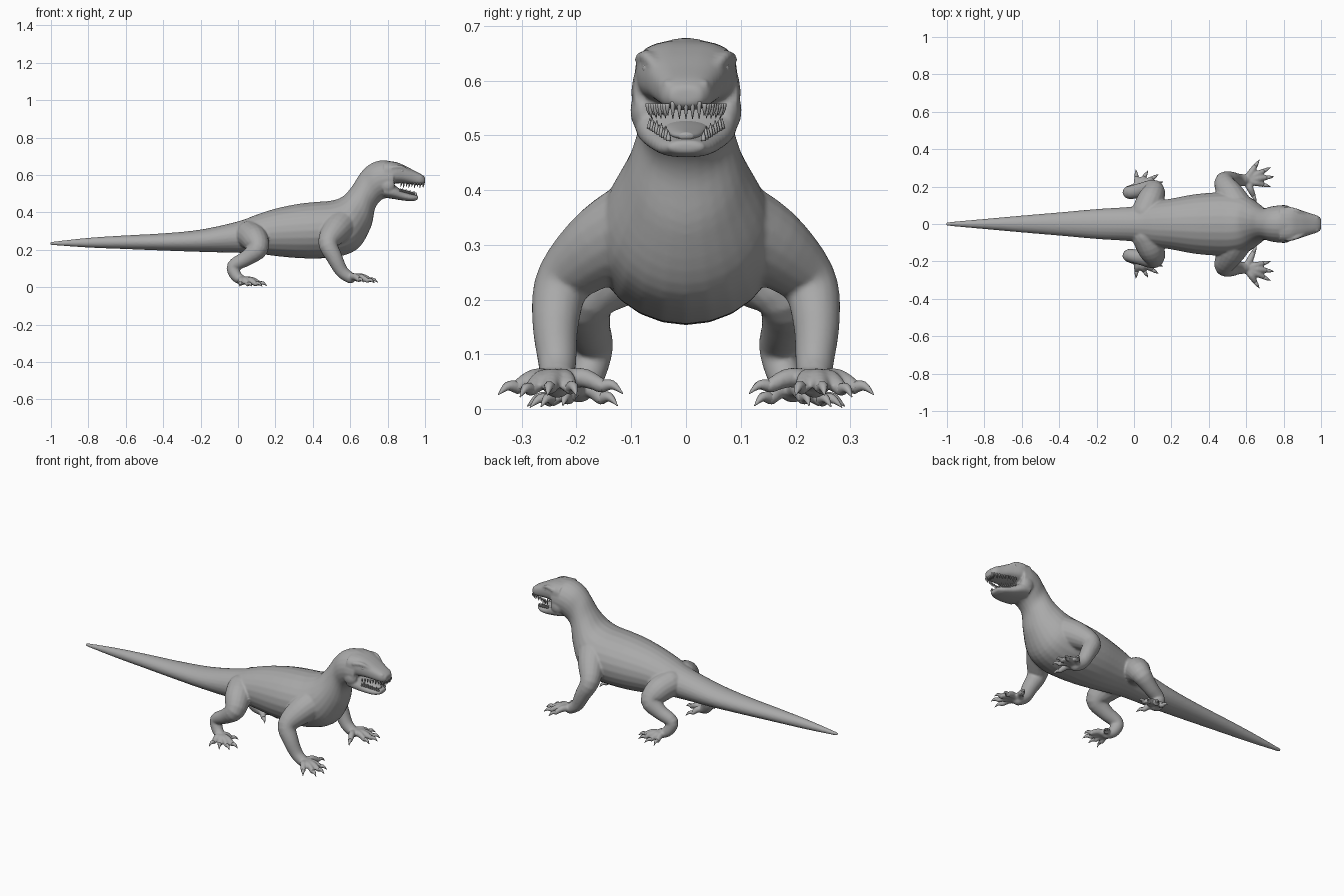
import bpy, bmesh, math
from mathutils import Vector as V

if "Cube" in bpy.data.objects:
    bpy.data.objects.remove(bpy.data.objects["Cube"])

skin = bpy.data.materials.new("grey skin")
skin.diffuse_color = (0.4, 0.4, 0.4, 1)
skin.use_nodes = True
skin.node_tree.nodes["Principled BSDF"].inputs["Base Color"].default_value = skin.diffuse_color


def spline(rows, k):
    """Catmull-Rom through rows of numbers, k steps per span."""
    out = []
    for i in range(len(rows) - 1):
        a, b, c, d = (rows[min(max(i + j, 0), len(rows) - 1)] for j in (-1, 0, 1, 2))
        for s in range(k):
            t = s / k
            out.append([q + t * (r - p + t * (2 * p - 5 * q + 4 * r - w + t * (3 * (q - r) + w - p))) / 2
                        for p, q, r, w in zip(a, b, c, d)])
    return out + [list(rows[-1])]


def skin_rings(bm, rings):
    vs = [[bm.verts.new(p) for p in r] for r in rings]
    n = len(vs[0])
    for a, b in zip(vs, vs[1:]):
        for i in range(n):
            bm.faces.new((a[i], a[(i + 1) % n], b[(i + 1) % n], b[i]))
    bm.faces.new(vs[0][::-1])
    bm.faces.new(vs[-1])


def loft(bm, rows, p=1.0, k=5, n=24):
    """Rows are top x, top z, bottom x, bottom z, half width."""
    rings = []
    for tx, tz, bx, bz, w in spline(rows, k):
        ring = []
        for i in range(n):
            a = 2 * math.pi * i / n
            c, s = (math.copysign(abs(f) ** p, f) for f in (math.cos(a), math.sin(a)))
            ring.append(((tx + bx + c * (tx - bx)) / 2, w * s, (tz + bz + c * (tz - bz)) / 2))
        rings.append(ring)
    skin_rings(bm, rings)


def ball(bm, c, r):
    geo = bmesh.ops.create_uvsphere(bm, u_segments=14, v_segments=8, radius=1)
    for v in geo["verts"]:
        v.co = V((v.co.x * r[0], v.co.y * r[1], v.co.z * r[2])) + V(c)


def tube(bm, rows, k=4, n=12, caps=True):
    """Rows are x, y, z, radius."""
    pts = spline(rows, k)
    rings = []
    for i, q in enumerate(pts):
        d = (V(pts[min(i + 1, len(pts) - 1)][:3]) - V(pts[max(i - 1, 0)][:3])).normalized()
        u = d.cross(V((0.13, 0.3, 1)) if abs(d.z) < 0.8 else V((1, 0.2, 0))).normalized()
        w = d.cross(u)
        if i and u.dot(prev) < 0:
            u, w = -u, -w
        u = (u if not i else prev - d * prev.dot(d)).normalized()
        w, prev = d.cross(u), u
        rings.append([V(q[:3]) + max(q[3], 0.0006) * (u * math.cos(2 * math.pi * j / n) + w * math.sin(2 * math.pi * j / n))
                      for j in range(n)])
    skin_rings(bm, rings)
    if caps:
        for q in (rows[0], rows[-1]):
            ball(bm, q[:3], [q[3]] * 3)


def finish(bm, name, remesh=False):
    bmesh.ops.recalc_face_normals(bm, faces=bm.faces)
    me = bpy.data.meshes.new(name)
    bm.to_mesh(me)
    bm.free()
    ob = bpy.data.objects.new(name, me)
    bpy.context.collection.objects.link(ob)
    me.materials.append(skin)
    for f in me.polygons:
        f.use_smooth = True
    if remesh:
        m = ob.modifiers.new("blend", "REMESH")
        m.mode, m.voxel_size, m.use_smooth_shade = "VOXEL", 0.0055, True
        m = ob.modifiers.new("soften", "SMOOTH")
        m.factor, m.iterations = 0.5, 5
    return ob


body, claws, teeth = bmesh.new(), bmesh.new(), bmesh.new()

# Tail, trunk, neck and back of the head
loft(body, [
    (-1.005, .242, -1.005, .226, .009), (-.8, .264, -.8, .212, .027), (-.6, .277, -.6, .204, .045),
    (-.4, .288, -.4, .196, .062), (-.2, .308, -.2, .189, .08), (0, .352, 0, .184, .094),
    (.1, .388, .1, .18, .118), (.2, .42, .2, .167, .136), (.32, .445, .32, .156, .158),
    (.42, .456, .43, .154, .168), (.5, .463, .54, .163, .168), (.56, .485, .645, .21, .15),
    (.61, .54, .71, .32, .108), (.655, .61, .733, .42, .085), (.705, .657, .765, .465, .094),
    (.765, .678, .80, .478, .1), (.83, .672, .832, .485, .096)])
# Upper jaw and snout, lower jaw
loft(body, [(.78, .674, .78, .55, .094), (.84, .67, .84, .555, .09), (.89, .651, .89, .555, .075),
            (.94, .625, .94, .548, .058), (.98, .604, .98, .546, .045), (1.0, .588, 1.0, .556, .028)], .75)
loft(body, [(.78, .56, .78, .48, .093), (.83, .55, .83, .472, .09), (.88, .515, .88, .464, .07),
            (.93, .497, .93, .46, .051), (.962, .49, .962, .468, .03)], .8)

# Limbs: path of each leg, then sole centre and toe tips
LEGS = [
    ([(.56, .07, .34, .09), (.52, .15, .30, .075), (.482, .222, .235, .053), (.515, .238, .16, .043),
      (.555, .235, .085, .035), (.60, .235, .05, .03)],
     (.60, .235, .05), [(.67, .343, .026), (.73, .303, .022), (.748, .253, .025), (.73, .2, .025), (.655, .115, .028)]),
    ([(.06, .06, .28, .075), (.09, .13, .255, .072), (.105, .182, .205, .056), (.045, .18, .155, .042),
      (-.025, .168, .112, .035), (-.01, .18, .06, .031), (.025, .195, .036, .025)],
     (.02, .195, .034), [(.01, .29, .005), (.075, .285, .003), (.13, .265, .004), (.155, .225, .006), (.09, .125, .006)])]

for s in (1, -1):
    for path, palm, tips in LEGS:
        tube(body, [(x, y * s, z, r) for x, y, z, r in path], n=18)
        palm = V((palm[0], palm[1] * s, palm[2]))
        for t in tips:
            tip = V((t[0], t[1] * s, t[2]))
            d = tip - palm
            d.z = 0
            base = tip - d.normalized() * .042
            base.z = tip.z + .014
            mid = palm.lerp(base, .55) + V((0, 0, .012))
            tube(body, [(*palm, .02), (*mid, .0185), (*base, .0135)])
            # Curved claw
            arch = base.lerp(tip, .5) + V((0, 0, .009))
            tube(claws, [(*base, .0115), (*arch, .0085), (*tip, .0008)], n=8, caps=False)
    # Brow ridge, cheek and nostril rim
    tube(body, [(.825, .082 * s, .64, .012), (.87, .07 * s, .642, .012), (.915, .05 * s, .618, .008)])
    ball(body, (.80, .078 * s, .545), (.04, .024, .04))
    ball(body, (.975, .034 * s, .592), (.014, .009, .01))
    # Teeth along both jaws
    for i in range(9):
        t = i / 8
        x, y = .872 + .118 * t, (.069 - .035 * t) * s
        h = .016 + .005 * (i % 2)
        tube(teeth, [(x, y, .558, .005), (x, y, .556 - h * .5, .004), (x - .003, y * .97, .552 - h, .0005)], 2, 6, False)
        x, y = .868 + .085 * t, (.066 - .034 * t) * s
        z = .512 - .022 * t
        tube(teeth, [(x, y, z, .005), (x, y, z + h * .5, .004), (x - .002, y, z + h + .003, .0005)], 2, 6, False)
for i in range(5):
    y = (i - 2) * .012
    tube(teeth, [(.993, y, .562, .005), (.992, y, .548, .004), (.989, y, .53, .0005)], 2, 6, False)

finish(body, "body", True)
finish(claws, "claws")
finish(teeth, "teeth")

# Eyes
eyes = bmesh.new()
for s in (1, -1):
    ball(eyes, (.872, .069 * s, .622), (.015, .011, .011))
finish(eyes, "eyes")

# Tongue
tongue = bmesh.new()
loft(tongue, [(.81, .535, .81, .505, .045), (.87, .525, .87, .503, .04), (.92, .512, .92, .492, .028),
              (.945, .505, .945, .492, .012)])
finish(tongue, "tongue")
